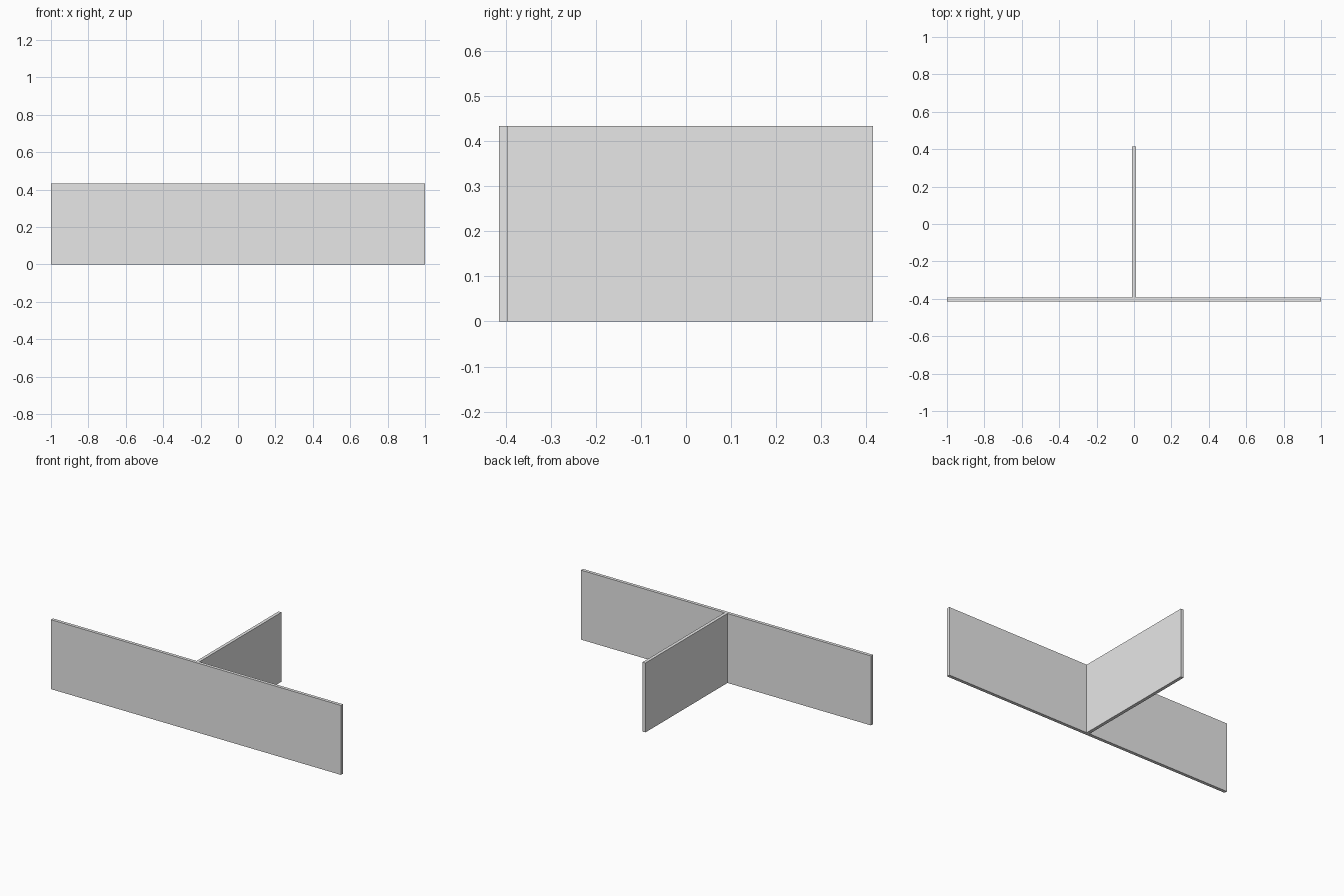
import bpy

cube = bpy.data.objects.get("Cube")
if cube:
    bpy.data.objects.remove(cube, do_unlink=True)

# Plain grey finish shared by both walls
grey = bpy.data.materials.new("light_grey")
grey.use_nodes = True
colour = (0.8, 0.8, 0.8, 1)
grey.diffuse_color = colour
grey.node_tree.nodes["Principled BSDF"].inputs["Base Color"].default_value = colour

HEIGHT = 0.433
THICK = 0.02
FRONT, BACK = -0.414, 0.414


def wall(name, x0, x1, y0, y1):
    """Upright flat panel standing on the ground."""
    bpy.ops.mesh.primitive_cube_add(size=1)
    obj = bpy.context.object
    obj.name = name
    obj.location = ((x0 + x1) / 2, (y0 + y1) / 2, HEIGHT / 2)
    obj.scale = (x1 - x0, y1 - y0, HEIGHT)
    bpy.ops.object.transform_apply(location=False, rotation=False, scale=True)
    obj.data.materials.append(grey)


# Long front panel, and a divider meeting the middle of its back
wall("front_wall", -1, 1, FRONT, FRONT + THICK)
wall("divider_wall", -THICK / 2, THICK / 2, FRONT + THICK, BACK)
